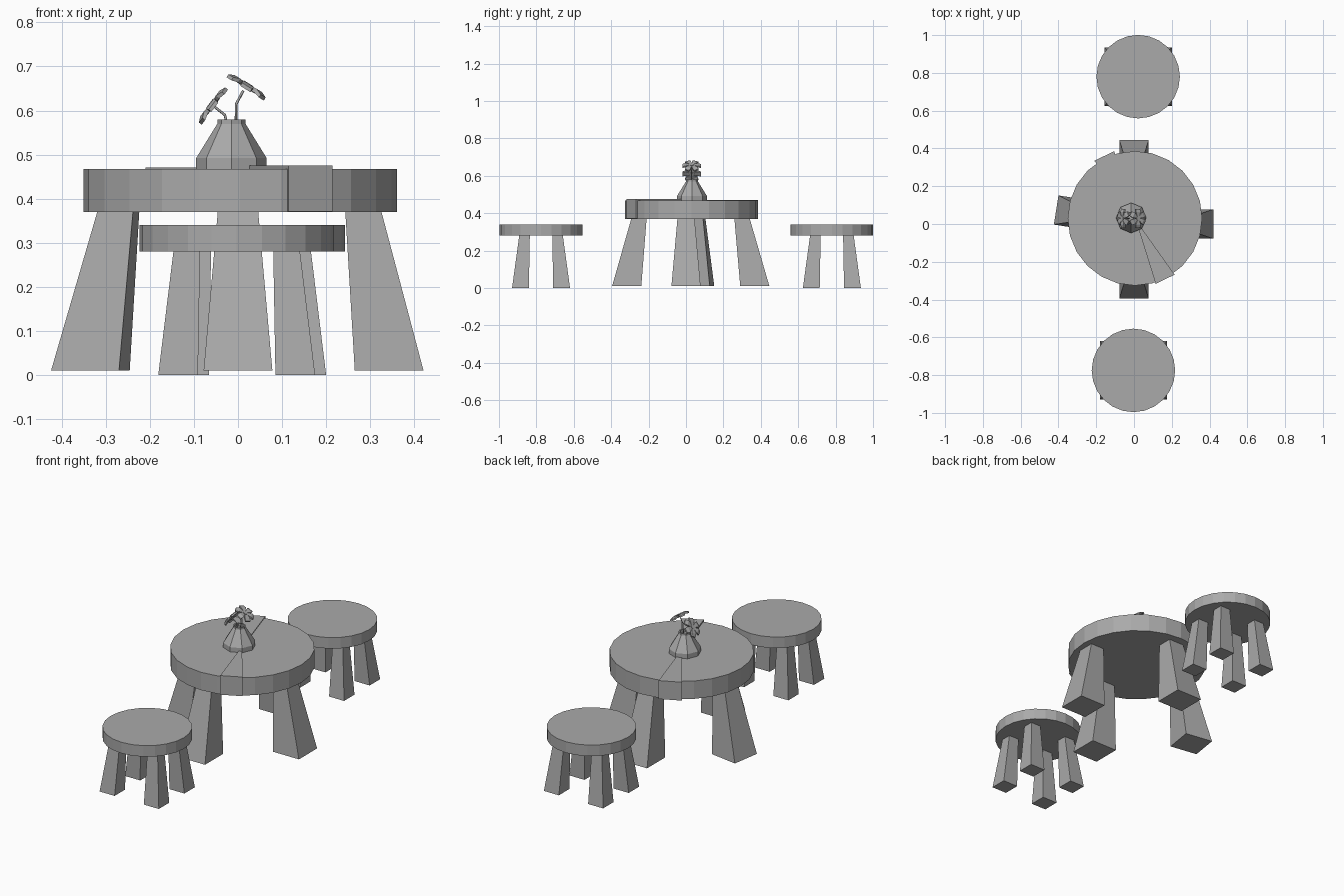
import bpy, bmesh, math
from mathutils import Matrix, Vector

cube = bpy.data.objects.get("Cube")
if cube:
    bpy.data.objects.remove(cube, do_unlink=True)

grey = bpy.data.materials.new("stone_grey")
grey.use_nodes = True
GREY = (0.4, 0.4, 0.4, 1)
grey.diffuse_color = GREY
grey.node_tree.nodes["Principled BSDF"].inputs["Base Color"].default_value = GREY


def finish(name, bm):
    bmesh.ops.recalc_face_normals(bm, faces=bm.faces)
    mesh = bpy.data.meshes.new(name)
    bm.to_mesh(mesh)
    bm.free()
    mesh.materials.append(grey)
    obj = bpy.data.objects.new(name, mesh)
    bpy.context.collection.objects.link(obj)
    return obj


def loft(bm, rings):
    """Join rings of points with quads and cap both ends."""
    loops = [[bm.verts.new(p) for p in ring] for ring in rings]
    n = len(loops[0])
    for a, b in zip(loops, loops[1:]):
        for i in range(n):
            j = (i + 1) % n
            bm.faces.new((a[i], a[j], b[j], b[i]))
    bm.faces.new(loops[0])
    bm.faces.new(loops[-1])


def lathe(name, x, y, profile, sides):
    bm = bmesh.new()
    loft(bm, [[(x + r * math.cos(math.tau * i / sides),
                y + r * math.sin(math.tau * i / sides), z)
               for i in range(sides)] for r, z in profile])
    return finish(name, bm)


def prism(name, outline, z0, z1):
    bm = bmesh.new()
    loft(bm, [[(x, y, z) for x, y in outline] for z in (z0, z1)])
    return finish(name, bm)


def leg(name, bottom, top, z0, z1, turn=0):
    """Tapered leg; bottom and top are (x, y, half width x, half width y)."""
    bm = bmesh.new()
    rings = []
    for (x, y, hx, hy), z in ((bottom, z0), (top, z1)):
        rot = Matrix.Rotation(math.radians(turn), 3, 'Z')
        rings.append([Vector((x, y, z)) + rot @ Vector((sx * hx, sy * hy, 0))
                      for sx, sy in ((-1, -1), (1, -1), (1, 1), (-1, 1))])
    loft(bm, rings)
    finish(name, bm)


# Table
lathe("table_top", 0.005, 0.03, [(0.356, 0.37), (0.356, 0.467)], 24)
leg("table_leg_front", (0, -0.317, .078, .078), (0, -0.25, .045, .04), .01, .38)
leg("table_leg_back", (0, 0.368, .078, .078), (0, 0.298, .045, .04), .01, .38)
leg("table_leg_left", (0.343, 0, .078, .078), (0.283, 0, .04, .045), .01, .38)
leg("table_leg_right", (-0.335, 0.062, .078, .078), (-0.27, 0.052, .04, .045),
    .01, .38, -9)

# Table runner, pinched under the vase and hanging over both edges
pinch = (0.009, 0.022)
prism("runner_front", [pinch, (0.115, -0.317), (0.215, -0.268)], 0.371, 0.475)
prism("runner_back", [pinch, (-0.105, 0.385), (-0.21, 0.335)], 0.371, 0.471)

# Stools
for place, cx, cy in (("front", -0.003, -0.775), ("back", 0.022, 0.78)):
    lathe(place + "_stool_seat", cx, cy, [(0.221, 0.28), (0.221, 0.34)], 24)
    for sx, side in ((-1, "right"), (1, "left")):
        for sy, end in ((-1, "near"), (1, "far")):
            leg(f"{place}_stool_leg_{end}_{side}",
                (cx + sx * .133, cy + sy * .11, .045, .045),
                (cx + sx * .113, cy + sy * .088, .03, .028), 0, .285)

# Vase with a hollow neck
lathe("vase", -0.015, 0.032,
      [(.08, .467), (.08, .492), (.032, .57), (.032, .58),
       (.025, .58), (.025, .565)], 8)


def stem(name, points):
    curve = bpy.data.curves.new(name, 'CURVE')
    curve.dimensions = '3D'
    curve.bevel_depth = 0.003
    curve.bevel_resolution = 0
    curve.use_fill_caps = True
    spline = curve.splines.new('POLY')
    spline.points.add(len(points) - 1)
    for p, co in zip(spline.points, points):
        p.co = (*co, 1)
    curve.materials.append(grey)
    bpy.context.collection.objects.link(bpy.data.objects.new(name, curve))


def flower(name, centre, normal, petals=6):
    """Wedge petals around a small raised centre, facing along normal."""
    bm = bmesh.new()
    for k in range(petals):
        rot = Matrix.Rotation(math.tau * k / petals, 3, 'Z')
        rings = []
        for r, w, z, t in ((.008, .005, 0, .005), (.034, .015, .002, .005),
                           (.05, .013, -.003, .004)):
            rings.append([rot @ Vector((r, sy * w, z + sz * t))
                          for sy, sz in ((-1, -1), (1, -1), (1, 1), (-1, 1))])
        loft(bm, rings)
    loft(bm, [[(.012 * math.cos(math.tau * i / 8), .012 * math.sin(math.tau * i / 8), z)
               for i in range(8)] for z in (-.007, .008)])
    turn = Vector(normal).to_track_quat('Z', 'Y').to_matrix().to_4x4()
    bm.transform(Matrix.Translation(centre) @ turn)
    finish(name, bm)


# Flowers
stem("tall_stem", [(-.005, .03, .55), (-.004, .03, .615), (.012, .03, .645)])
flower("tall_flower", (.02, .03, .655), (.53, 0, .85))
stem("short_stem", [(-.02, .03, .55), (-.03, .03, .59), (-.055, .03, .61)])
flower("short_flower", (-.058, .03, .612), (-.8, 0, .6))
